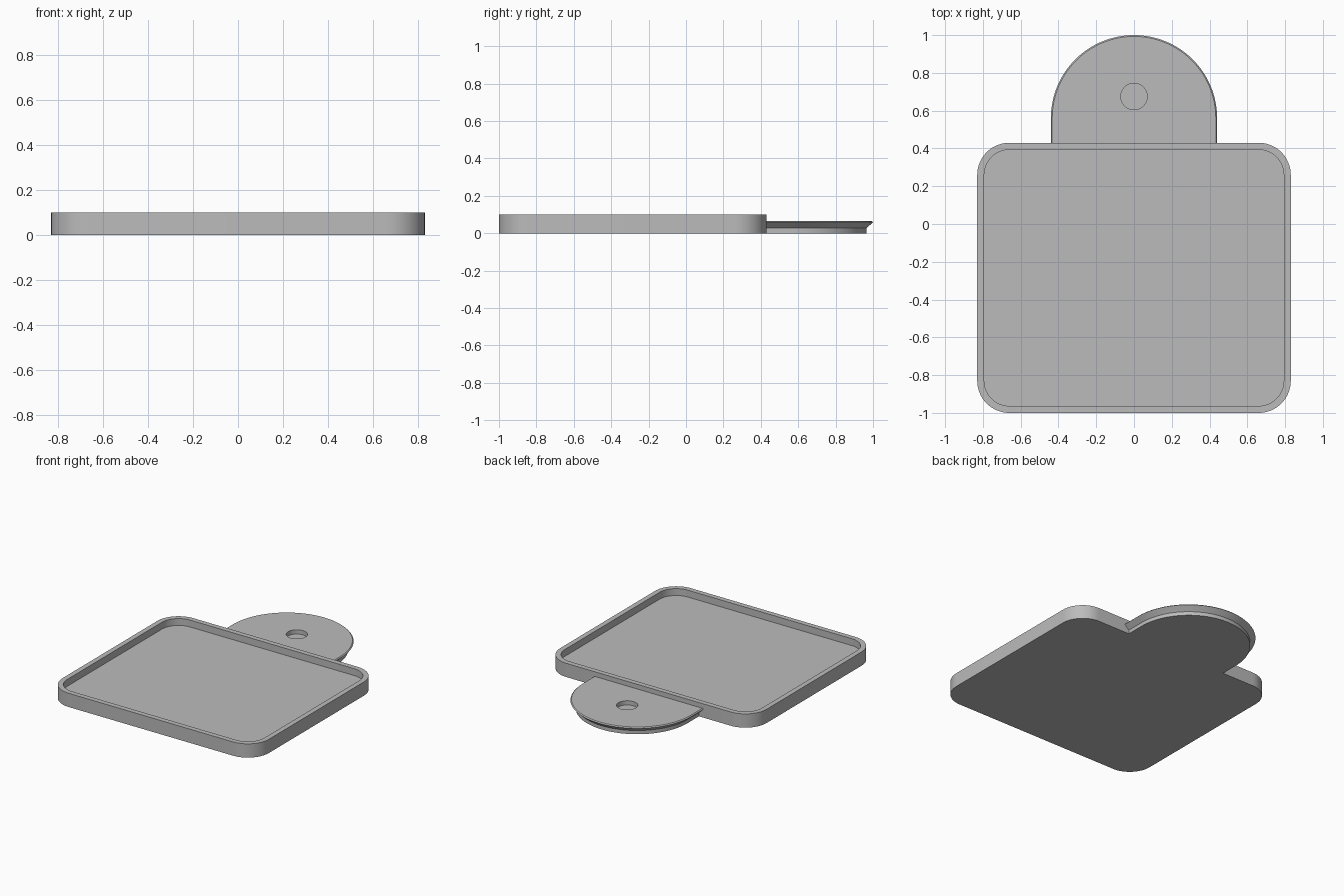
import bpy, bmesh
from math import sin, cos, pi, radians
from mathutils import Vector

cube = bpy.data.objects.get("Cube")
if cube:
    bpy.data.objects.remove(cube, do_unlink=True)

grey = bpy.data.materials.new("plain grey")
grey.use_nodes = True
colour = (0.5, 0.5, 0.5, 1)
grey.diffuse_color = colour
grey.node_tree.nodes["Principled BSDF"].inputs["Base Color"].default_value = colour


def arc(centre, radius, start, end, steps):
    """Points along an arc, angles in turns of pi."""
    angles = [pi * (start + (end - start) * i / steps) for i in range(steps + 1)]
    return [Vector((centre[0] + radius * cos(a), centre[1] + radius * sin(a))) for a in angles]


def build_stack(name, rings):
    """Skin a closed solid through (outline, height) rings of equal length."""
    bm = bmesh.new()
    loops = [[bm.verts.new((p.x, p.y, z)) for p in ring] for ring, z in rings]
    for low, high in zip(loops, loops[1:]):
        for i in range(len(low)):
            bm.faces.new((low[i - 1], low[i], high[i], high[i - 1]))
    bm.faces.new(loops[0])
    bm.faces.new(loops[-1])
    bmesh.ops.recalc_face_normals(bm, faces=bm.faces)
    mesh = bpy.data.meshes.new(name)
    bm.to_mesh(mesh)
    bm.free()
    mesh.materials.append(grey)
    obj = bpy.data.objects.new(name, mesh)
    bpy.context.collection.objects.link(obj)
    bpy.ops.object.select_all(action='DESELECT')
    obj.select_set(True)
    bpy.context.view_layer.objects.active = obj
    bpy.ops.object.shade_smooth_by_angle(angle=radians(25))


# Tray: rounded rectangle with a raised rim around a sunken floor
def tray_outline(inset):
    points = []
    corners = [(0.66, 0.26), (-0.66, 0.26), (-0.66, -0.83), (0.66, -0.83)]
    for i, centre in enumerate(corners):
        points += arc(centre, 0.17 - inset, i / 2, (i + 1) / 2, 16)
    return points


outer, inner = tray_outline(0), tray_outline(0.037)
build_stack("tray", [(outer, 0), (outer, 0.1), (inner, 0.1), (inner, 0.05)])


# Handle tab: half-round plate with an undercut edge and a blind round hole
def tab_outline(inset):
    radius = 0.44 - inset
    points = arc((0, 0.56), radius, 0, 1, 64)
    steps = 24
    points += [Vector((radius * (2 * i / steps - 1), 0.415)) for i in range(steps + 1)]
    return points


hole_centre = Vector((0, 0.675))
top = tab_outline(0.007)
hole = [hole_centre + (p - hole_centre).normalized() * 0.07 for p in top]
lower, lip = tab_outline(0.035), tab_outline(0)
build_stack("handle_tab", [(lower, 0), (lower, 0.027), (lip, 0.059), (top, 0.066),
                           (hole, 0.066), (hole, 0.035)])
